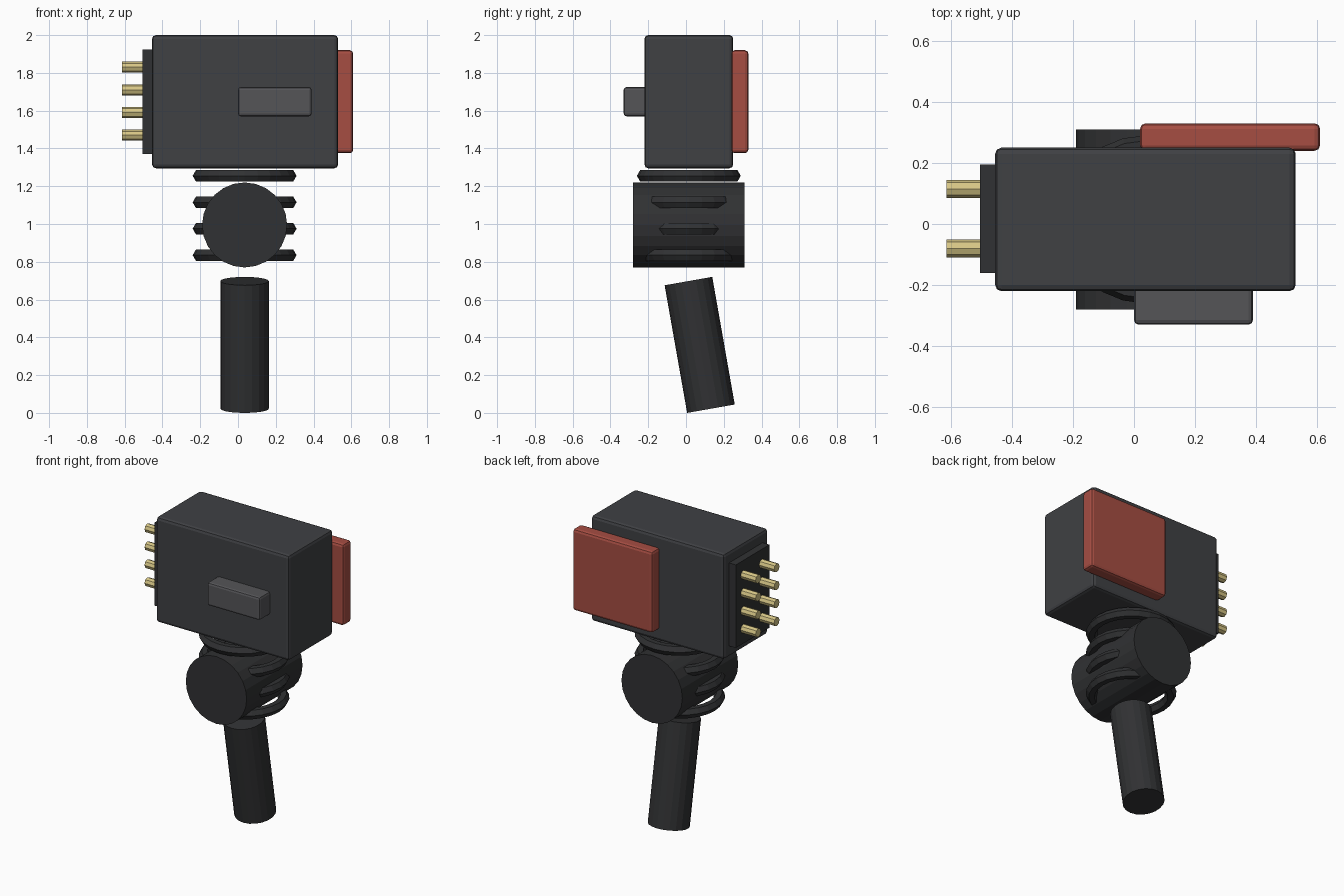
import bpy
from math import radians

cube = bpy.data.objects.get("Cube")
if cube:
    bpy.data.objects.remove(cube, do_unlink=True)


def material(name, r, g, b):
    m = bpy.data.materials.new(name)
    m.use_nodes = True
    m.diffuse_color = (r, g, b, 1)
    bsdf = next(n for n in m.node_tree.nodes if n.type == 'BSDF_PRINCIPLED')
    bsdf.inputs["Base Color"].default_value = (r, g, b, 1)
    return m


CASE = material("case_grey", 0.05, 0.052, 0.057)
BLACK = material("dark_grey", 0.03, 0.031, 0.033)
BUTTON = material("button_grey", 0.09, 0.09, 0.097)
RED = material("red", 0.38, 0.075, 0.055)
GOLD = material("gold", 0.68, 0.57, 0.24)


def finish(name, mat):
    ob = bpy.context.object
    ob.name = ob.data.name = name
    ob.data.materials.append(mat)
    return ob


def box(name, low, high, mat, bevel=0.0):
    centre = [(a + b) / 2 for a, b in zip(low, high)]
    bpy.ops.mesh.primitive_cube_add(size=1, location=centre)
    ob = finish(name, mat)
    ob.scale = [b - a for a, b in zip(low, high)]
    bpy.ops.object.transform_apply(location=False, rotation=False, scale=True)
    if bevel:
        mod = ob.modifiers.new("rounded_edges", 'BEVEL')
        mod.width, mod.segments = bevel, 2
    return ob


def rod(name, centre, radius, length, mat, sides, tilt=(0, 0, 0)):
    bpy.ops.mesh.primitive_cylinder_add(
        vertices=sides, radius=radius, depth=length, location=centre,
        rotation=[radians(a) for a in tilt])
    return finish(name, mat)


# Main housing with its front button and rear side panel
box("housing", (-0.455, -0.22, 1.295), (0.53, 0.25, 2.0), CASE, 0.02)
box("front_button", (0, -0.33, 1.57), (0.39, -0.2, 1.725), BUTTON, 0.015)
box("rear_panel", (0.02, 0.24, 1.375), (0.61, 0.33, 1.92), RED, 0.018)

# Connector plate with two columns of pins
box("connector_plate", (-0.505, -0.16, 1.37), (-0.44, 0.195, 1.925), BLACK)
for col, y in enumerate((-0.08, 0.115)):
    for row in range(4):
        rod(f"pin_{col}_{row}", (-0.55, y, 1.47 + 0.12 * row),
            0.029, 0.13, GOLD, 8, (0, 90, 0))

# Swivel joint: a cross drum wrapped in ribs
AXIS = 0.035
rod("joint_drum", (AXIS, 0.015, 0.995), 0.225, 0.59, BLACK, 24, (90, 0, 0))
for i in range(4):
    bpy.ops.mesh.primitive_torus_add(
        location=(AXIS, 0.015, 0.835 + 0.14 * i), major_radius=0.24,
        minor_radius=0.035, major_segments=24, minor_segments=6)
    finish(f"joint_rib_{i}", BLACK)

# Tilted handle
rod("handle", (AXIS, 0.0725, 0.36), 0.128, 0.686, BLACK, 20, (10, 0, 0))
